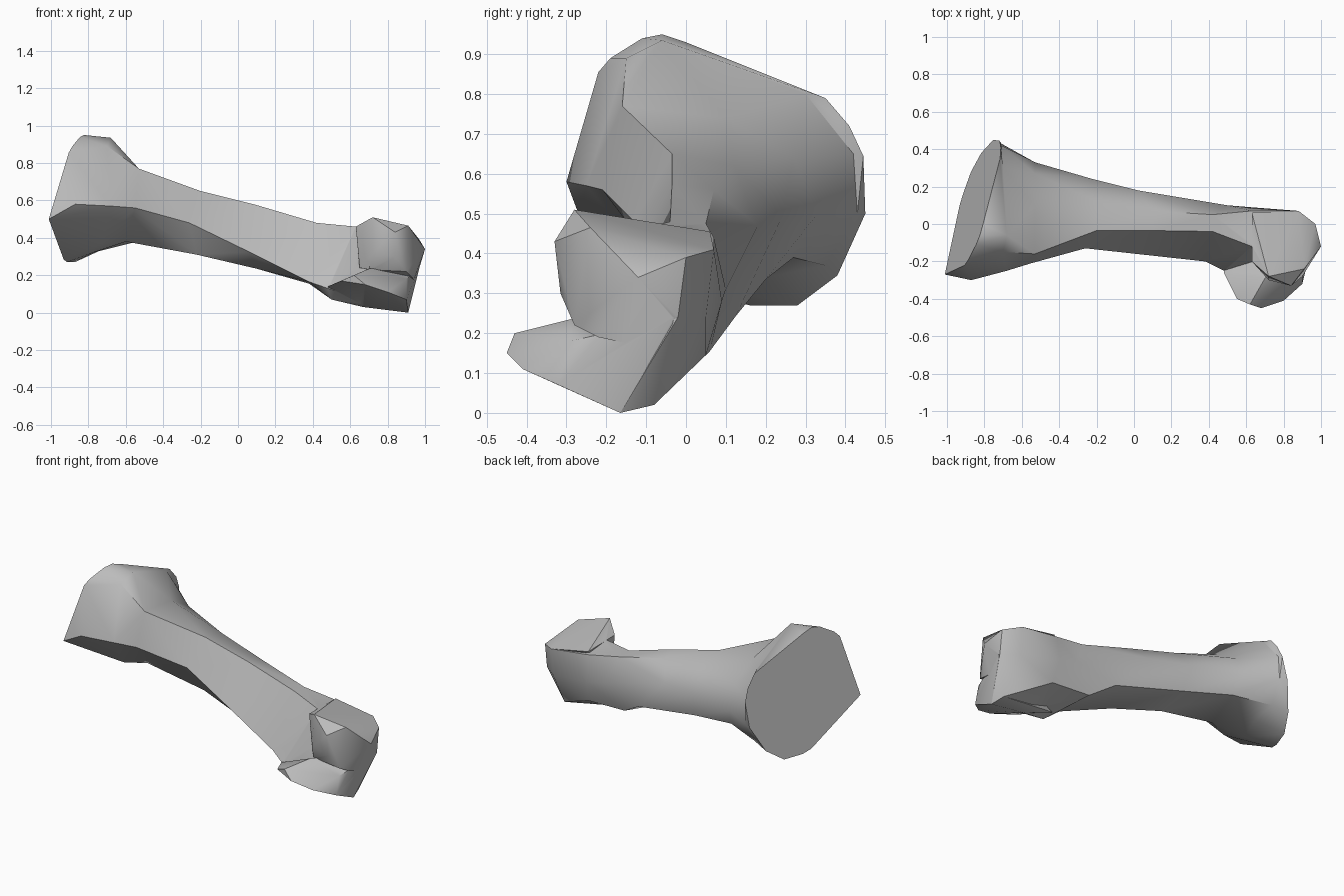
import bpy
import bmesh
from mathutils import Vector

default_cube = bpy.data.objects.get("Cube")
if default_cube:
    bpy.data.objects.remove(default_cube, do_unlink=True)


def make_material(name, colour):
    material = bpy.data.materials.new(name)
    material.use_nodes = True
    material.diffuse_color = colour
    material.node_tree.nodes["Principled BSDF"].inputs["Base Color"].default_value = colour
    return material


def make_hull(name, *point_groups):
    """Wrap a convex solid around one or more cross-sections."""
    bm = bmesh.new()
    for group in point_groups:
        for point in group:
            bm.verts.new(Vector(point))
    result = bmesh.ops.convex_hull(bm, input=bm.verts)
    unused = set(result["geom_interior"]) | set(result["geom_unused"])
    loose = [v for v in unused if isinstance(v, bmesh.types.BMVert)]
    bmesh.ops.delete(bm, geom=loose, context="VERTS")
    bmesh.ops.recalc_face_normals(bm, faces=bm.faces)
    mesh = bpy.data.meshes.new(name)
    bm.to_mesh(mesh)
    bm.free()
    part = bpy.data.objects.new(name, mesh)
    bpy.context.collection.objects.link(part)
    return part


def fuse(target, part):
    """Union a part into the target and discard the helper."""
    part.hide_render = True
    modifier = target.modifiers.new("fuse_" + part.name, "BOOLEAN")
    modifier.operation = "UNION"
    modifier.solver = "EXACT"
    modifier.object = part
    bpy.ops.object.select_all(action="DESELECT")
    target.select_set(True)
    bpy.context.view_layer.objects.active = target
    bpy.ops.object.modifier_apply(modifier=modifier.name)
    bpy.data.objects.remove(part, do_unlink=True)


# Flat slanted end plate: outline in y and z, lying on one tilted plane
end_outline = [
    (-.06, .95), (0, .93), (.35, .79), (.41, .72), (.445, .645), (.45, .5),
    (.38, .345), (.28, .27), (.16, .27), (.1, .285), (-.08, .39), (-.27, .5),
    (-.22, .855), (-.19, .89), (-.11, .94),
]
end_plate = [(-.9 + .36 * (y - .2) + .25 * (z - .27), y, z) for y, z in end_outline]

# Cross-sections running along the bone
head_rim = [
    (-.68, -.06, .935), (-.7, -.15, .89), (-.75, -.175, .78), (-.68, -.25, .57),
    (-.73, -.08, .37), (-.78, .04, .32), (-.72, .2, .34), (-.72, .35, .37),
    (-.71, .43, .5), (-.71, .42, .65), (-.7, .3, .8),
]
head_front = [(-.87, -.3, .58)]
neck = [
    (-.53, -.16, .77), (-.53, .1, .74), (-.53, .27, .64), (-.53, .33, .5),
    (-.5, .27, .39), (-.6, -.03, .38), (-.55, -.21, .56),
]
upper_shaft = [
    (-.2, -.035, .65), (-.2, .12, .62), (-.22, .24, .49), (-.2, .2, .335),
    (-.22, -.02, .31), (-.26, -.13, .48),
]
mid_shaft = [
    (.1, -.035, .575), (.1, .07, .56), (.02, .18, .47), (.24, .125, .243),
    (.1, -.08, .235), (.06, -.165, .325),
]
low_shaft = [
    (.42, -.04, .48), (.42, .05, .475), (.5, .1, .31), (.38, .06, .155),
    (.38, -.2, .165),
]
knuckle_base = [
    (.63, -.12, .46), (.63, .07, .44), (.62, .09, .28), (.63, -.19, .24),
    (.64, .05, .145), (.5, -.2, .07), (.48, -.25, .13),
]
# Solid centre behind the knuckles, closing the far end
knuckle_back = [
    (.88, .07, .41), (.97, 0, .39), (.97, -.02, .24), (.88, .05, .24),
    (.89, -.08, .02), (.91, -.165, 0), (.67, -.16, .03),
]

# Two rounded knuckles at the low end
upper_knuckle_points = [
    (.72, -.28, .51), (.91, -.24, .465), (.84, -.33, .43), (.72, -.3, .32),
    (.84, -.315, .3), (.9, -.28, .22), (.93, -.22, .19), (.94, -.15, .175),
    (.7, -.26, .23), (1, -.12, .34), (.97, 0, .39), (.88, .07, .41),
    (.63, -.2, .46), (.63, .06, .455), (.65, -.2, .24), (.97, -.02, .24),
]
lower_knuckle_points = [
    (.55, -.4, .17), (.62, -.43, .2), (.68, -.45, .15), (.8, -.41, .11),
    (.9, -.32, .07), (.9, -.29, .18), (.7, -.29, .235), (.91, -.165, 0),
    (.89, -.08, .02), (.5, -.12, .08), (.67, -.16, .03), (.97, -.03, .24),
    (.48, -.26, .14),
]

bone = make_hull("bone", end_plate, head_rim, head_front)
segments = {
    "neck": (head_rim, neck),
    "upper_shaft": (neck, upper_shaft),
    "middle_shaft": (upper_shaft, mid_shaft),
    "lower_shaft": (mid_shaft, low_shaft),
    "flare": (low_shaft, knuckle_base),
    "knuckle_core": (knuckle_base, knuckle_back),
    "upper_knuckle": (upper_knuckle_points,),
    "lower_knuckle": (lower_knuckle_points,),
}
for name, groups in segments.items():
    fuse(bone, make_hull(name, *groups))

# One plain grey surface, smooth between crisp ridges
bone.data.materials.clear()
bone.data.materials.append(make_material("bone_grey", (.5, .5, .5, 1)))
for face in bone.data.polygons:
    face.material_index = 0
bpy.ops.object.select_all(action="DESELECT")
bone.select_set(True)
bpy.context.view_layer.objects.active = bone
bpy.ops.object.shade_smooth_by_angle(angle=.65)
